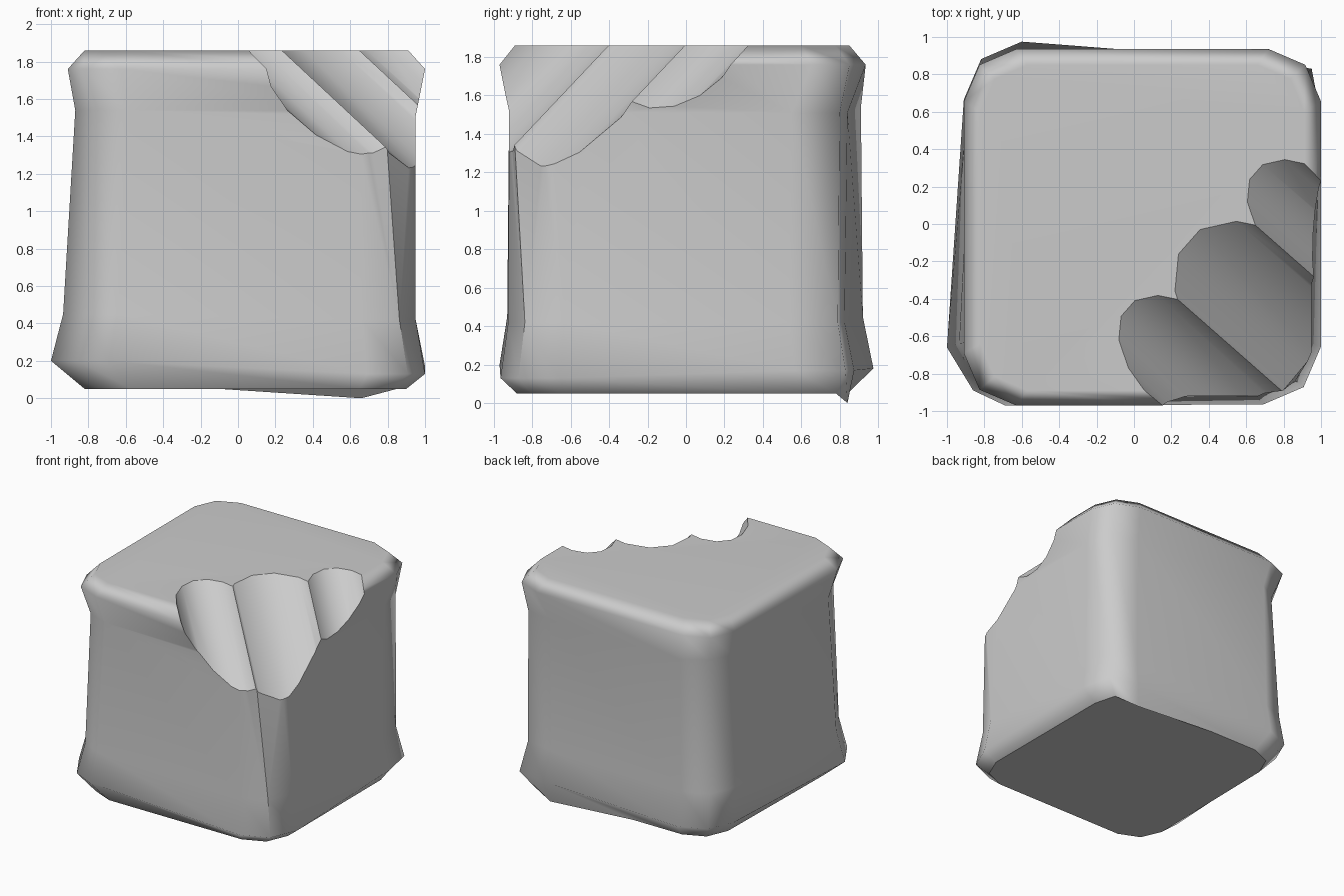
import bpy, bmesh, math
from mathutils import Vector, Matrix

if "Cube" in bpy.data.objects:
    bpy.data.objects.remove(bpy.data.objects["Cube"])

# Each ring: corner (x, y, z) for front-left, front-right, back-right, back-left, plus corner size
RINGS = [
    ([(-.82, -.88, .05), (.90, -.88, .05), (.90, .84, .05), (-.80, .84, .05)], .25),
    ([(-1.0, -.97, .20), (1.0, -.965, .13), (1.0, .875, .17), (-.91, .975, .18)], .31),
    ([(-.935, -.93, .45), (.95, -.925, .42), (.95, .825, .42), (-.89, .92, .45)], .29),
    ([(-.87, -.92, 1.54), (.95, -.92, 1.51), (.95, .84, 1.51), (-.87, .91, 1.54)], .29),
    ([(-.91, -.97, 1.76), (1.0, -.97, 1.76), (1.0, .935, 1.76), (-.91, .935, 1.76)], .28),
    ([(-.82, -.89, 1.86), (.91, -.89, 1.86), (.91, .85, 1.86), (-.82, .85, 1.86)], .25),
]
# Hand-shaped points, keyed by (ring, index)
TWEAKS = {
    (0, 7): (.85, .78, .05), (0, 8): (.66, .84, 0),              # sagging back-right foot
    (1, 7): (.95, .83, .17), (2, 7): (.90, .79, .42), (3, 7): (.89, .80, 1.51),
    (1, 1): (-.86, -.89, .20), (2, 1): (-.81, -.85, .45), (3, 1): (-.76, -.85, 1.54),
    (3, 4): (.785, -.90, 1.51), (3, 5): (.95, -.70, 1.51),       # front-right crease
    (3, 10): (-.76, .79, 1.54),
}


def ring_points(corners, r):
    """Twelve points: three round each corner, counter-clockwise."""
    pts = []
    for i, (x, y, z) in enumerate(corners):
        sx, sy = math.copysign(1, x), math.copysign(1, y)
        trio = [(x - sx * r, y, z), (x - sx * r * .3, y - sy * r * .3, z), (x, y - sy * r, z)]
        pts += trio if i in (1, 3) else trio[::-1]
    return pts


# Pinched block body
bm = bmesh.new()
loops = []
for k, (corners, r) in enumerate(RINGS):
    pts = ring_points(corners, r)
    loops.append([bm.verts.new(TWEAKS.get((k, i), p)) for i, p in enumerate(pts)])
for k, (lo, up) in enumerate(zip(loops, loops[1:])):
    for i in range(12):
        j = (i + 1) % 12
        if k == 2 and i == 4:
            bm.faces.new((lo[i], lo[j], up[j]))
            bm.faces.new((lo[i], up[j], up[i]))
        else:
            bm.faces.new((lo[i], lo[j], up[i]))
            bm.faces.new((lo[j], up[j], up[i]))
bm.faces.new(loops[-1])
base_face = bm.faces.new(loops[0][::-1])
# Keep the base flat apart from a small sliver that runs down to the foot
foot, back = loops[0][8], loops[0][9]
t = (foot.co.x + .1) / (foot.co.x - back.co.x)
edge = next(e for e in foot.link_edges if back in e.verts)
_, hinge = bmesh.utils.edge_split(edge, foot, t)
hinge.co.z = .05
bmesh.utils.face_split(base_face, hinge, loops[0][7])
bmesh.ops.recalc_face_normals(bm, faces=bm.faces[:])
mesh = bpy.data.meshes.new("bitten_block")
bm.to_mesh(mesh)
bm.free()
body = bpy.data.objects.new("bitten_block", mesh)
bpy.context.collection.objects.link(body)

# Three parallel groove cutters running down across the front-right top corner
D = Vector((.616, -.541, -.573)).normalized()
U = Vector((.66, .75, 0)).normalized()
V = U.cross(D)
if V.z < 0:
    V.negate()
GROOVES = [(-.36, 1.961, .285), (.124, 2.127, .448), (.64, 1.967, .272)]
for u, v, r in GROOVES:
    bpy.ops.mesh.primitive_cylinder_add(vertices=16, radius=r, depth=8)
    cutter = bpy.context.object
    cutter.name = "groove_cutter"
    cutter.hide_render = True
    basis = Matrix((U, D.cross(U), D)).transposed()
    turn = Matrix.Rotation(math.pi / 16, 4, 'Z')
    cutter.matrix_world = Matrix.Translation(U * u + V * v) @ basis.to_4x4() @ turn
    bpy.context.view_layer.update()
    mod = body.modifiers.new("groove", 'BOOLEAN')
    mod.operation = 'DIFFERENCE'
    mod.solver = 'EXACT'
    mod.object = cutter
    bpy.context.view_layer.objects.active = body
    bpy.ops.object.modifier_apply(modifier=mod.name)
    bpy.data.objects.remove(cutter)


def in_groove(face):
    for u, v, r in GROOVES:
        if all(math.hypot(p.co.dot(U) - u, p.co.dot(V) - v) < r + .004 for p in face.verts):
            return True
    return False


# Smooth shading, sharp at the groove rims, ridges, base and front-right crease
bm = bmesh.new()
bm.from_mesh(mesh)
cut = {f: in_groove(f) for f in bm.faces}
for f in bm.faces:
    f.smooth = True
for e in bm.edges:
    if len(e.link_faces) != 2:
        continue
    f, g = e.link_faces
    a, b = (p.co for p in e.verts)
    mid, angle = (a + b) / 2, math.degrees(e.calc_face_angle(0))
    rim = cut[f] != cut[g]
    ridge = cut[f] and cut[g] and angle > 30
    base = (f.normal.z < -.95) != (g.normal.z < -.95)
    crease = mid.x > .7 and mid.y < -.75 and abs(a.z - b.z) > .5 * (a - b).length and angle > 38
    e.smooth = not (rim or ridge or base or crease or angle > 80)
bm.to_mesh(mesh)
bm.free()

# Even shading on the large flat faces
weighted = body.modifiers.new("even_shading", 'WEIGHTED_NORMAL')
weighted.keep_sharp = True
